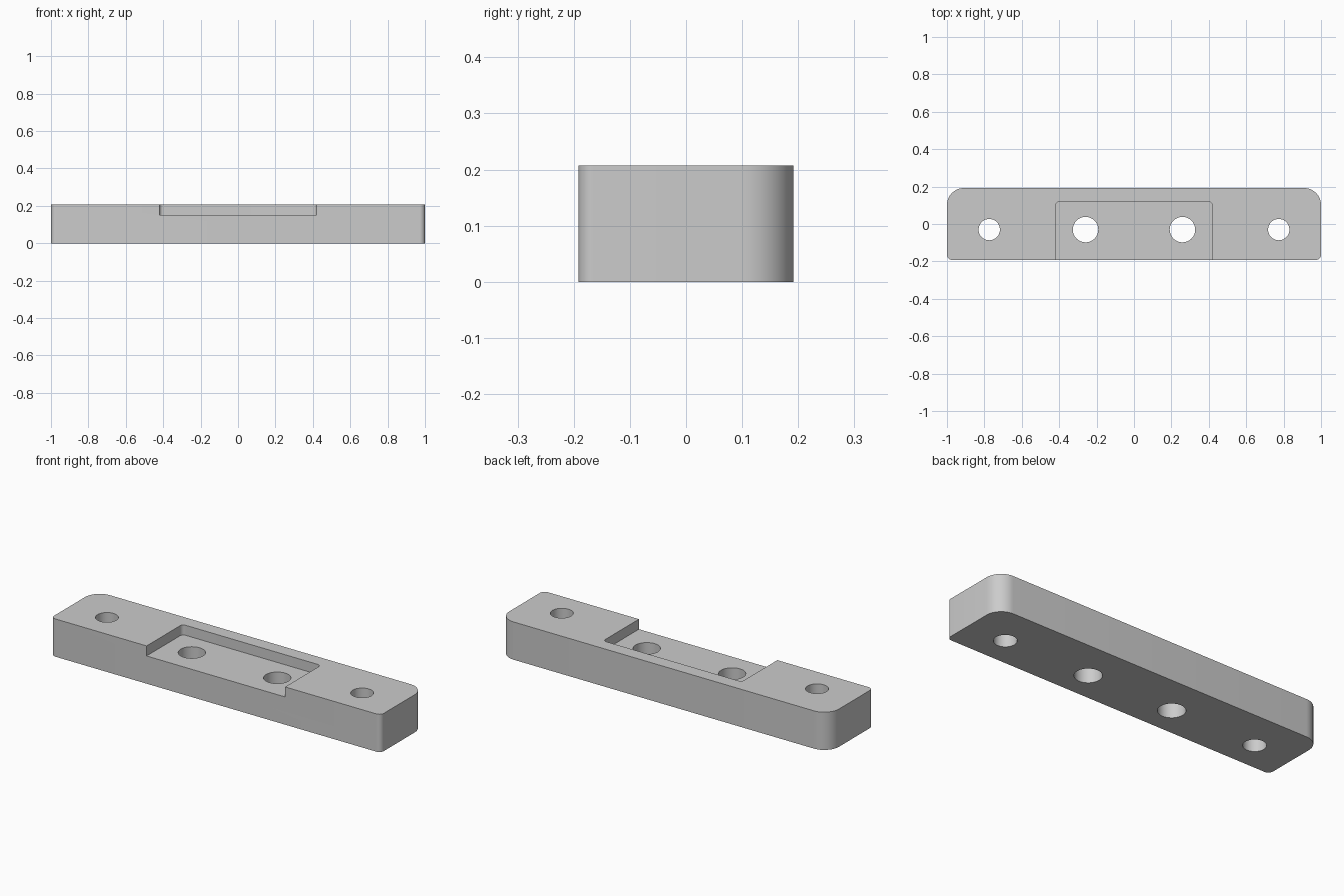
import bpy
import bmesh
from math import cos, sin, pi, radians

default = bpy.data.objects.get("Cube")
if default:
    bpy.data.objects.remove(default, do_unlink=True)

HALF_X, HALF_Y, HEIGHT = 1.0, 0.192, 0.207
HOLE_Y = -0.03

grey = bpy.data.materials.new("plain grey")
grey.use_nodes = True
colour = (0.6, 0.6, 0.6, 1)
grey.diffuse_color = colour
grey.node_tree.nodes["Principled BSDF"].inputs["Base Color"].default_value = colour


def arc(cx, cy, r, start, sweep, steps):
    return [(cx + r * cos(start + sweep * i / steps),
             cy + r * sin(start + sweep * i / steps)) for i in range(steps + 1)]


def rounded_outline(hx, y0, y1, front_r, back_r):
    """Rectangle outline with separate front and back corner radii."""
    corners = [(hx - back_r, y1 - back_r, back_r), (back_r - hx, y1 - back_r, back_r),
               (front_r - hx, y0 + front_r, front_r), (hx - front_r, y0 + front_r, front_r)]
    points = []
    for i, (cx, cy, r) in enumerate(corners):
        points += arc(cx, cy, r, i * pi / 2, pi / 2, 12)
    return points


def extrude_outline(name, points, z0, z1):
    bm = bmesh.new()
    face = bm.faces.new([bm.verts.new((x, y, z0)) for x, y in points])
    top = bmesh.ops.extrude_face_region(bm, geom=[face])["geom"]
    verts = [v for v in top if isinstance(v, bmesh.types.BMVert)]
    bmesh.ops.translate(bm, verts=verts, vec=(0, 0, z1 - z0))
    bmesh.ops.recalc_face_normals(bm, faces=bm.faces)
    mesh = bpy.data.meshes.new(name)
    bm.to_mesh(mesh)
    bm.free()
    mesh.materials.append(grey)
    obj = bpy.data.objects.new(name, mesh)
    bpy.context.collection.objects.link(obj)
    return obj


# Bar with large rounded back corners and small front ones
bar = extrude_outline("mounting_bar",
                      rounded_outline(HALF_X, -HALF_Y, HALF_Y, 0.028, 0.09), 0, HEIGHT)

# Pocket open to the front, and four through holes
cutters = [extrude_outline("pocket_cutter",
                           rounded_outline(0.42, -0.3, 0.118, 0.02, 0.02), 0.152, 0.3)]
for x, radius in ((0.774, 0.057), (0.259, 0.068)):
    for side in (-1, 1):
        circle = arc(side * x, HOLE_Y, radius, 0, 2 * pi, 48)[:-1]
        cutters.append(extrude_outline("hole_cutter", circle, -0.1, 0.3))

bpy.ops.object.select_all(action="DESELECT")
bpy.context.view_layer.objects.active = bar
bar.select_set(True)
for cutter in cutters:
    cutter.hide_render = True
    cut = bar.modifiers.new("cut", "BOOLEAN")
    cut.operation = "DIFFERENCE"
    cut.solver = "EXACT"
    cut.object = cutter
    bpy.ops.object.modifier_apply(modifier=cut.name)
    bpy.data.objects.remove(cutter, do_unlink=True)

bpy.ops.object.shade_smooth_by_angle(angle=radians(30))
